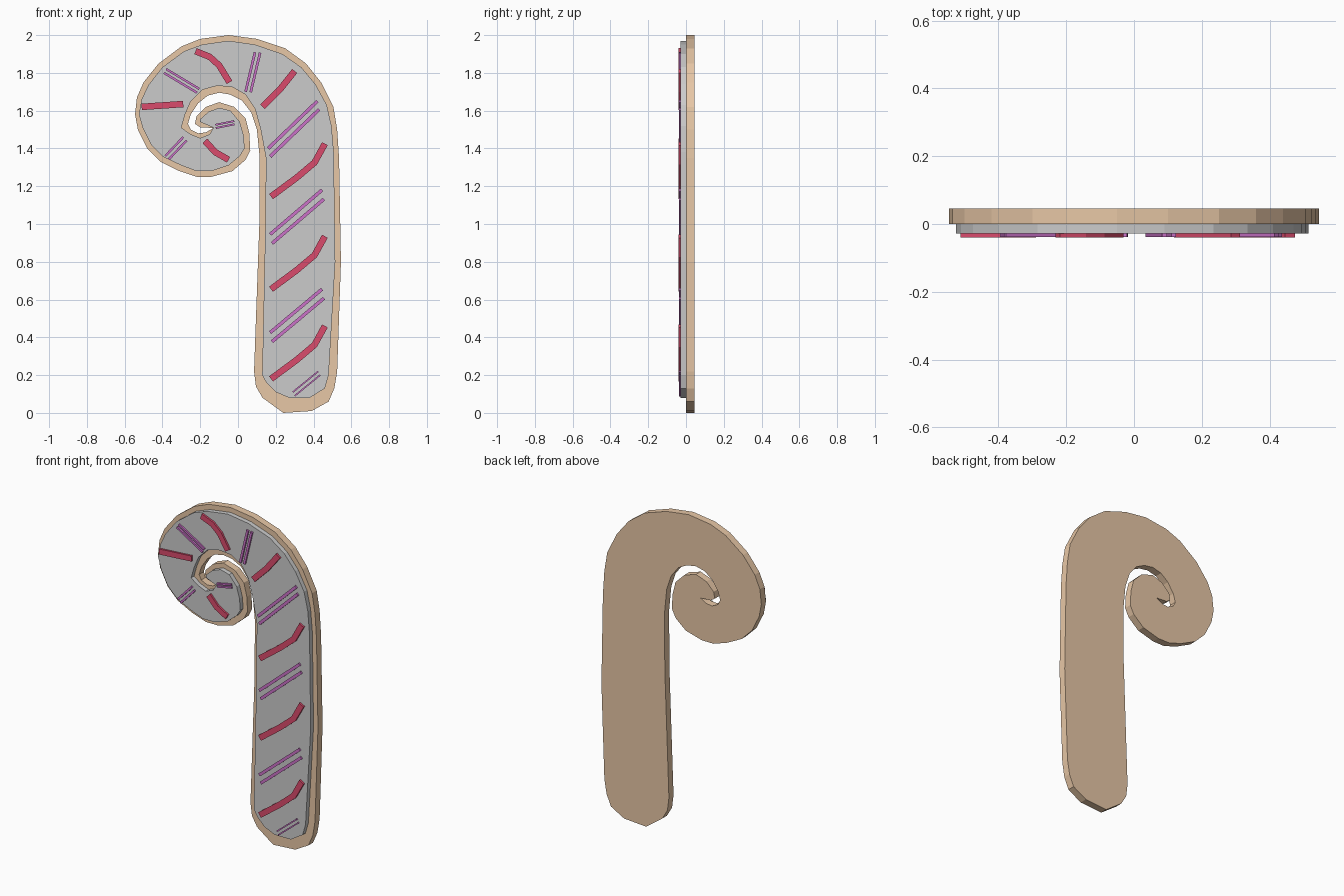
import bpy, bmesh
from mathutils import Vector


def material(name, rgb):
    m = bpy.data.materials.new(name)
    m.diffuse_color = (*rgb, 1)
    return m


def slab(name, outlines, y0, y1, mat=None):
    """Extrude closed (x, z) outlines from y0 to y1 as one object."""
    bm = bmesh.new()
    for pts in outlines:
        f = bm.faces.new([bm.verts.new((x, y0, z)) for x, z in pts])
        ext = bmesh.ops.extrude_face_region(bm, geom=[f], use_keep_orig=True)
        vs = [g for g in ext["geom"] if isinstance(g, bmesh.types.BMVert)]
        bmesh.ops.translate(bm, verts=vs, vec=(0, y1 - y0, 0))
    bmesh.ops.recalc_face_normals(bm, faces=bm.faces)
    me = bpy.data.meshes.new(name)
    bm.to_mesh(me)
    bm.free()
    ob = bpy.data.objects.new(name, me)
    bpy.context.collection.objects.link(ob)
    if mat:
        me.materials.append(mat)
    return ob


def ribbon(path, width):
    """Outline of a constant-width band along a path."""
    p = [Vector(q) for q in path]
    left, right = [], []
    for i, q in enumerate(p):
        d = (p[min(i + 1, len(p) - 1)] - p[max(i - 1, 0)]).normalized()
        n = Vector((-d.y, d.x)) * width / 2
        left.append(q + n)
        right.append(q - n)
    return left + right[::-1]


tan = material("biscuit", (0.8, 0.57, 0.38))
red = material("red_icing", (0.7, 0.07, 0.15))
purple = material("purple_icing", (0.6, 0.17, 0.58))

# Biscuit: right side up, over the hook, round the curl, back along the gap
biscuit = [
    (.24, 0), (.39, .01), (.48, .06), (.51, .13), (.525, .22), (.545, .8), (.535, 1.35),
    (.525, 1.5), (.505, 1.62), (.44, 1.75), (.36, 1.85), (.25, 1.93), (.1, 1.98),
    (-.05, 2), (-.2, 1.98), (-.3, 1.94), (-.42, 1.85), (-.5, 1.75), (-.535, 1.67),
    (-.545, 1.58), (-.53, 1.5), (-.48, 1.4), (-.41, 1.33), (-.31, 1.28), (-.22, 1.25),
    (-.14, 1.25), (-.03, 1.28), (.04, 1.34), (.065, 1.39), (.06, 1.48), (.04, 1.56),
    (-.02, 1.62), (-.1, 1.645), (-.17, 1.62), (-.22, 1.57), (-.228, 1.53), (-.2, 1.512),
    (-.13, 1.508), (-.17, 1.485), (-.21, 1.48), (-.25, 1.5), (-.265, 1.53), (-.25, 1.58),
    (-.21, 1.64), (-.16, 1.68), (-.1, 1.695), (-.04, 1.685), (.02, 1.655), (.07, 1.59),
    (.1, 1.5), (.115, 1.35), (.113, 1), (.085, .22), (.095, .14), (.13, .08)]
slab("biscuit_base", [biscuit], 0, .045, tan)

# Icing layer
icing = [
    (.27, .08), (.38, .08), (.46, .13), (.48, .2), (.515, .8), (.507, 1.38), (.495, 1.52),
    (.47, 1.63), (.41, 1.74), (.335, 1.83), (.235, 1.9), (.09, 1.95), (-.05, 1.97),
    (-.19, 1.95), (-.285, 1.915), (-.4, 1.83), (-.475, 1.735), (-.51, 1.66), (-.525, 1.58),
    (-.505, 1.51), (-.46, 1.42), (-.395, 1.355), (-.3, 1.31), (-.22, 1.28), (-.14, 1.28),
    (-.05, 1.31), (.01, 1.36), (.035, 1.4), (.03, 1.47), (.01, 1.54), (-.04, 1.6),
    (-.1, 1.615), (-.155, 1.595), (-.2, 1.555), (-.2, 1.54), (-.13, 1.51), (-.15, 1.475),
    (-.2, 1.455), (-.25, 1.475), (-.3, 1.51), (-.28, 1.58), (-.25, 1.65), (-.19, 1.71),
    (-.11, 1.732), (-.03, 1.725), (.04, 1.685), (.09, 1.61), (.12, 1.5), (.148, 1.35),
    (.145, 1), (.128, .2), (.15, .16), (.2, .11)]
slab("icing_layer", [icing], -.028, 0)

# Red curved stripes; the stem ones repeat upward
stem = [(.175, .18), (.31, .28), (.405, .36), (.46, .46)]
reds = [[(x, z + dz) for x, z in stem] for dz in (0, .475, .965)]
reds += [
    [(.13, 1.62), (.22, 1.71), (.3, 1.81)],
    [(-.225, 1.915), (-.15, 1.885), (-.1, 1.84), (-.045, 1.75)],
    [(-.51, 1.62), (-.29, 1.635)],
    [(-.175, 1.44), (-.12, 1.38), (-.05, 1.34)]]
slab("red_stripes", [ribbon(p, .034) for p in reds], -.04, -.028, red)

# Purple double lines: start, end, offset of second line, width
pairs = [
    ((.17, .425), (.445, .655), (.01, -.048), .018),
    ((.17, .945), (.445, 1.18), (.01, -.048), .018),
    ((.16, 1.4), (.42, 1.65), (.01, -.043), .018),
    ((.29, .11), (.425, .22), (.01, -.02), .008),
    ((.04, 1.7), (.09, 1.91), (.027, -.003), .014),
    ((-.38, 1.82), (-.205, 1.715), (-.012, -.02), .012),
    ((-.385, 1.36), (-.29, 1.46), (.018, -.018), .012),
    ((-.12, 1.525), (-.02, 1.545), (.002, -.017), .01)]
lines = []
for a, b, off, w in pairs:
    for o in (Vector((0, 0)), Vector(off)):
        lines.append(ribbon([Vector(a) + o, Vector(b) + o], w))
slab("purple_lines", lines, -.038, -.028, purple)
